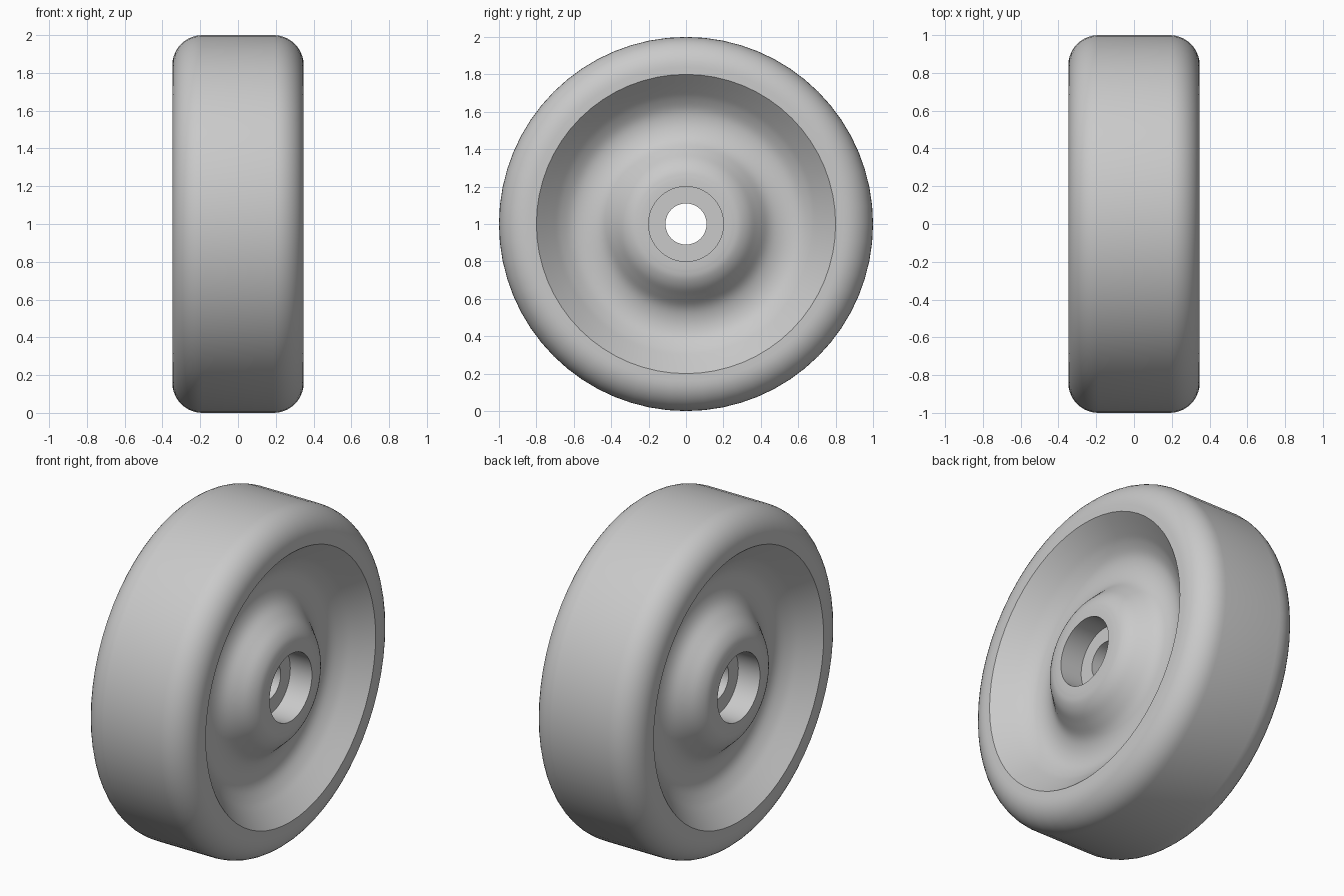
import bpy, bmesh, math
from mathutils import Vector

cube = bpy.data.objects.get("Cube")
if cube:
    bpy.data.objects.remove(cube, do_unlink=True)

HALF = 0.348      # half width of the wheel
FILLET = 0.16     # tread shoulder radius
SEGMENTS = 64


def smooth_path(points, steps=4):
    """Catmull-Rom curve through the given (radius, x) points."""
    pts = [Vector(p) for p in points]
    pts = [pts[0] * 2 - pts[1]] + pts + [pts[-1] * 2 - pts[-2]]
    path = []
    for a, b, c, d in zip(pts, pts[1:], pts[2:], pts[3:]):
        for i in range(steps):
            t = i / steps
            path.append(0.5 * (2 * b + (c - a) * t + (2 * a - 5 * b + 4 * c - d) * t * t
                               + (3 * b - a - 3 * c + d) * t ** 3))
    return path + [pts[-2]]


# Half profile: axle hole, counterbore, hub, dish, rim, rounded tread shoulder
bore = [(0.11, 0.205), (0.2, 0.205), (0.2, HALF)]
dish = smooth_path([(0.24, HALF), (0.29, 0.338), (0.34, 0.308), (0.39, 0.257), (0.44, 0.208),
                    (0.49, 0.183), (0.55, 0.174), (0.61, 0.185), (0.67, 0.222), (0.72, 0.268),
                    (0.8, HALF)])
shoulder = []
for i in range(11):
    a = math.pi / 2 * i / 10
    shoulder.append((1 - FILLET + FILLET * math.sin(a), HALF - FILLET + FILLET * math.cos(a)))
half = bore + [tuple(p) for p in dish] + shoulder

# Mirror to the other side and close the loop through the axle hole
profile = half + [(r, -x) for r, x in reversed(half)]

# Spin the closed profile round the axle
bm = bmesh.new()
rings = []
for s in range(SEGMENTS):
    a = 2 * math.pi * s / SEGMENTS
    rings.append([bm.verts.new((x, r * math.cos(a), 1 + r * math.sin(a))) for r, x in profile])
n = len(profile)
for s in range(SEGMENTS):
    here, there = rings[s], rings[(s + 1) % SEGMENTS]
    for i in range(n):
        j = (i + 1) % n
        bm.faces.new((here[i], here[j], there[j], there[i]))
bmesh.ops.recalc_face_normals(bm, faces=bm.faces)
mesh = bpy.data.meshes.new("wheel")
bm.to_mesh(mesh)
bm.free()

# Plain grey material
grey = bpy.data.materials.new("grey")
grey.use_nodes = True
colour = (0.59, 0.59, 0.59, 1)
grey.diffuse_color = colour
grey.node_tree.nodes["Principled BSDF"].inputs["Base Color"].default_value = colour
mesh.materials.append(grey)

wheel = bpy.data.objects.new("wheel", mesh)
bpy.context.collection.objects.link(wheel)
bpy.ops.object.select_all(action='DESELECT')
wheel.select_set(True)
bpy.context.view_layer.objects.active = wheel
bpy.ops.object.shade_smooth_by_angle(angle=math.radians(30))
